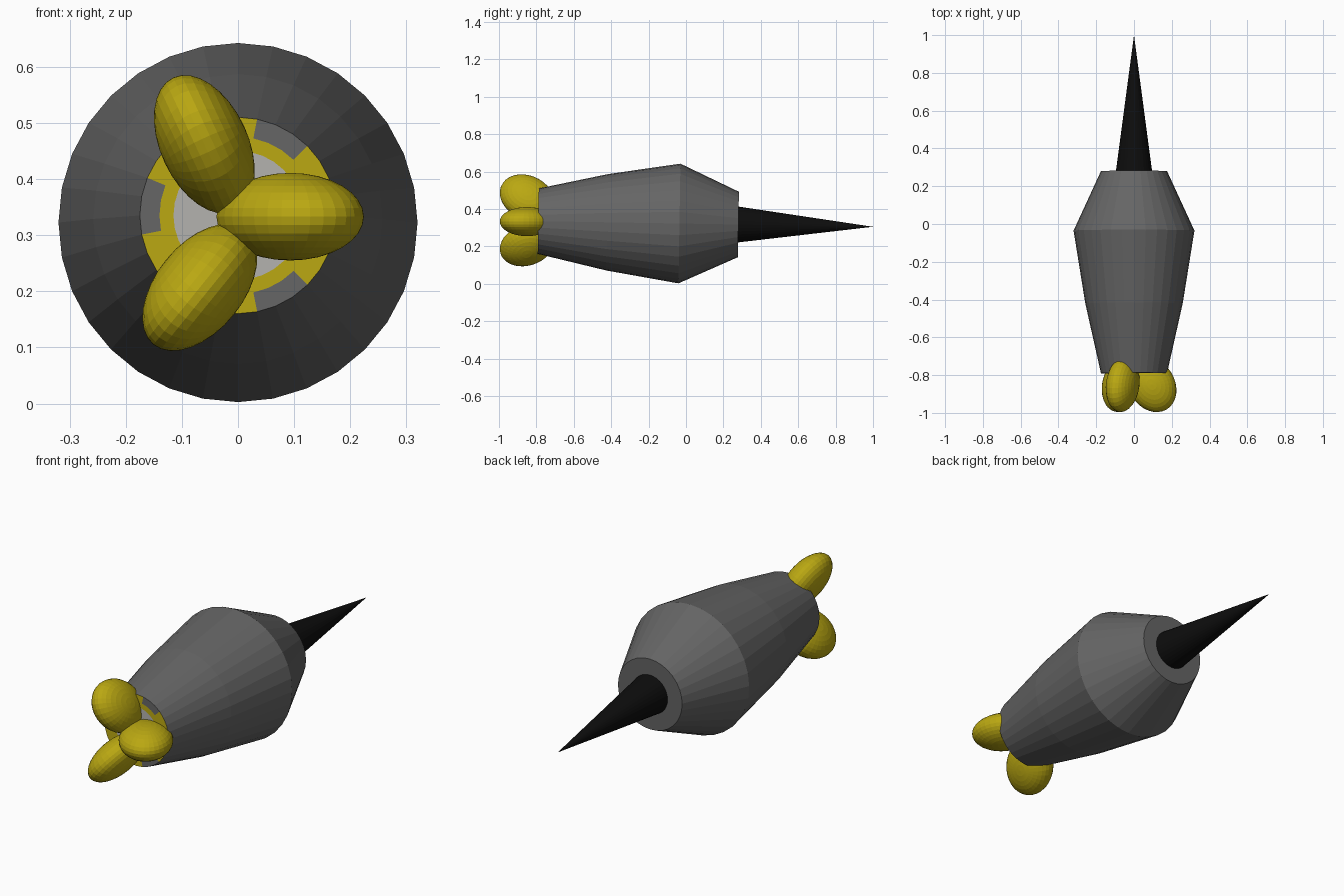
import bpy, bmesh, math
from mathutils import Matrix, Vector

if "Cube" in bpy.data.objects:
    bpy.data.objects.remove(bpy.data.objects["Cube"])

SIDES = 32
AXIS_Z = 0.322
TILT = Matrix.Translation((0, 0, AXIS_Z)) @ Matrix.Rotation(-0.0168, 4, 'X')


def material(name, rgb):
    m = bpy.data.materials.new(name)
    m.diffuse_color = (*rgb, 1)
    m.use_nodes = True
    m.node_tree.nodes["Principled BSDF"].inputs["Base Color"].default_value = m.diffuse_color
    return m


grey = material("dark_grey", (0.13, 0.13, 0.13))
yellow = material("yellow", (0.49, 0.39, 0.006))
light = material("light_grey", (0.45, 0.44, 0.42))
black = material("black", (0.004, 0.004, 0.004))


def add_object(name, bm, mats):
    bmesh.ops.recalc_face_normals(bm, faces=bm.faces)
    mesh = bpy.data.meshes.new(name)
    bm.to_mesh(mesh)
    bm.free()
    for m in mats:
        mesh.materials.append(m)
    obj = bpy.data.objects.new(name, mesh)
    bpy.context.collection.objects.link(obj)
    return obj


def lathe(profile):
    """Revolve (radius, y) points around the y axis."""
    bm = bmesh.new()
    rings = []
    for r, y in profile:
        if r == 0:
            rings.append([bm.verts.new((0, y, 0))] * SIDES)
        else:
            rings.append([bm.verts.new((r * math.cos(a), y, r * math.sin(a)))
                          for a in (2 * math.pi * i / SIDES for i in range(SIDES))])
    for a, b in zip(rings, rings[1:]):
        for i in range(SIDES):
            j = (i + 1) % SIDES
            bm.faces.new(dict.fromkeys((a[i], a[j], b[j], b[i])))
    return bm


# Faceted barrel, with its front cap split in rings for the coloured patches
petal_angles = (0, 117, 236)
bm = lathe([(0, -0.79), (0.115, -0.79), (0.14, -0.79), (0.175, -0.79),
            (0.258, -0.42), (0.32, -0.035), (0.175, 0.28), (0, 0.28)])
for f in bm.faces:
    c = f.calc_center_median()
    if c.y < -0.785:
        r = math.hypot(c.x, c.z)
        ang = math.degrees(math.atan2(c.z, c.x))
        near = min(abs((ang - p + 180) % 360 - 180) for p in petal_angles)
        if r < 0.11:
            f.material_index = 2
        elif near < 40 or r < 0.13:
            f.material_index = 1
add_object("barrel", bm, [grey, yellow, light]).matrix_world = TILT

# Pointed spike at the back
spike = lathe([(0, 0.27), (0.097, 0.27), (0, 1.0)])
add_object("spike", spike, [black]).matrix_world = TILT

# Three flattened egg-shaped petals: centre x, centre z, roll angle
for n, (x, z, ang) in enumerate([(0.093, 0.333, 0), (-0.06, 0.462, 115),
                                 (-0.068, 0.207, 231)], 1):
    bm = bmesh.new()
    bmesh.ops.create_uvsphere(bm, u_segments=32, v_segments=16, radius=1)
    place = (Matrix.Translation((x, -0.85, z))
             @ Matrix.Rotation(math.radians(-ang), 4, 'Y')
             @ Matrix.Rotation(math.radians(32), 4, 'Z')
             @ Matrix.Diagonal((0.122, 0.154, 0.078, 1)))
    bm.transform(place)
    add_object(f"petal_{n}", bm, [yellow])
